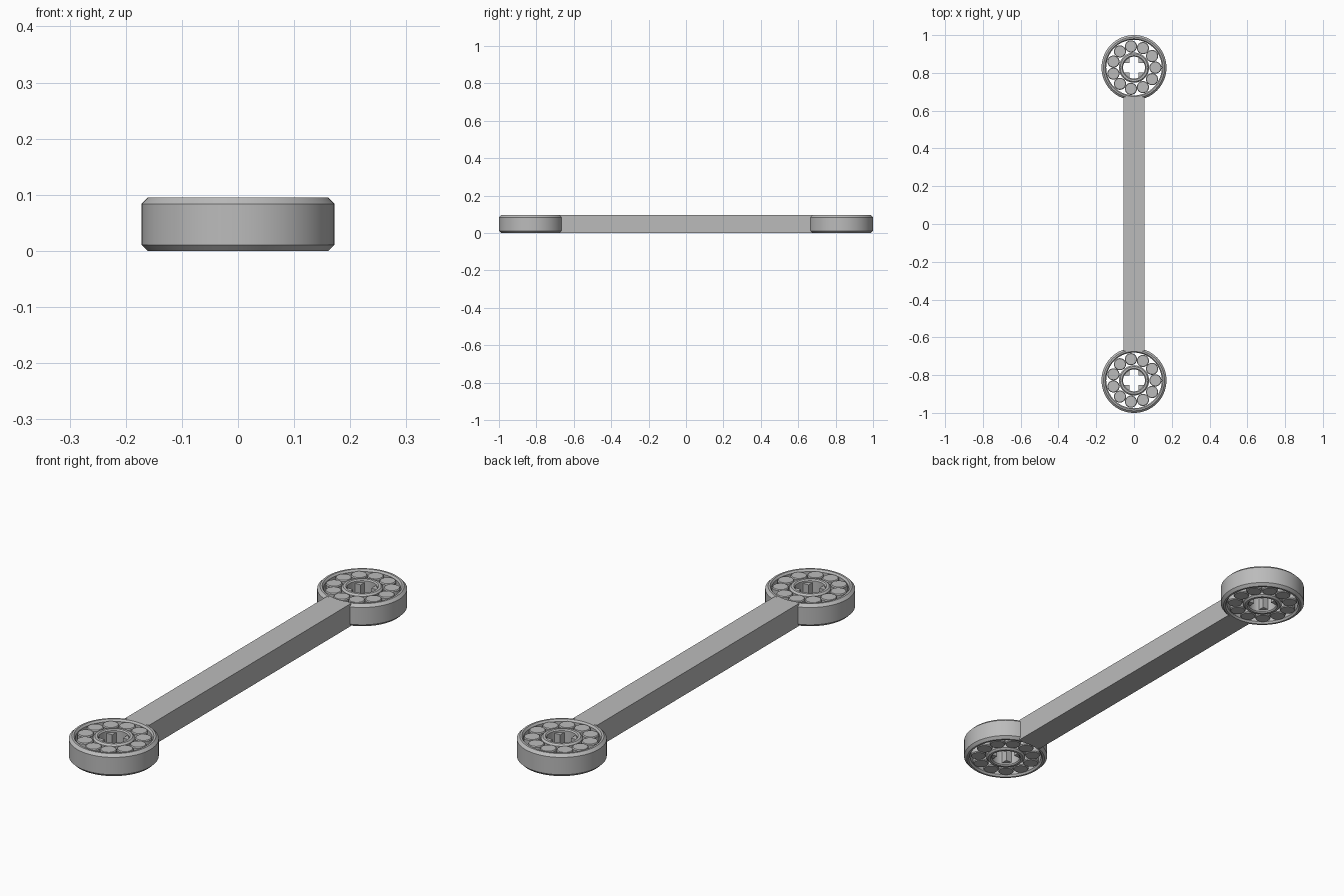
import bpy, bmesh
from math import cos, sin, pi, asin

old = bpy.data.objects.get("Cube")
if old:
    bpy.data.objects.remove(old, do_unlink=True)

H = 0.095        # overall height
END_Y = 0.828    # bearing centre distance
ROLLERS = 11

grey = bpy.data.materials.new("plain grey")
grey.use_nodes = True
grey.diffuse_color = (0.5, 0.5, 0.5, 1)
grey.node_tree.nodes["Principled BSDF"].inputs["Base Color"].default_value = (0.5, 0.5, 0.5, 1)


def finish(bm, name, smooth=True):
    bmesh.ops.recalc_face_normals(bm, faces=bm.faces)
    mesh = bpy.data.meshes.new(name)
    bm.to_mesh(mesh)
    bm.free()
    mesh.materials.append(grey)
    obj = bpy.data.objects.new(name, mesh)
    bpy.context.collection.objects.link(obj)
    if smooth:
        bpy.ops.object.select_all(action='DESELECT')
        obj.select_set(True)
        bpy.context.view_layer.objects.active = obj
        bpy.ops.object.shade_smooth_by_angle(angle=pi / 6)
    return obj


def add_ring(bm, profile, cx, cy, segments, closed=True):
    """Revolve (radius, z) points about a vertical axis; open profiles get caps."""
    loops = [[bm.verts.new((cx + r * cos(2 * pi * i / segments),
                            cy + r * sin(2 * pi * i / segments), z))
              for i in range(segments)] for r, z in profile]
    pairs = list(zip(loops, loops[1:]))
    if closed:
        pairs.append((loops[-1], loops[0]))
    else:
        bm.faces.new(loops[0])
        bm.faces.new(loops[-1])
    for a, b in pairs:
        for i in range(segments):
            j = (i + 1) % segments
            bm.faces.new((a[i], a[j], b[j], b[i]))


def add_prism(bm, outline, z0, z1):
    low = [bm.verts.new((x, y, z0)) for x, y in outline]
    high = [bm.verts.new((x, y, z1)) for x, y in outline]
    bm.faces.new(low)
    bm.faces.new(high)
    for i in range(len(low)):
        j = (i + 1) % len(low)
        bm.faces.new((low[i], low[j], high[j], high[i]))


def mirrored(lower):
    """Complete a profile by reflecting it about the mid height."""
    return lower + [(r, H - z) for r, z in reversed(lower)]


def build_bearing(side, cy):
    # Outer race with bevelled rims
    bm = bmesh.new()
    add_ring(bm, mirrored([(0.147, 0.008), (0.153, 0), (0.161, 0), (0.172, 0.011)]), 0, cy, 72)
    finish(bm, side + "_outer_race")

    # Inner race
    bm = bmesh.new()
    add_ring(bm, mirrored([(0.058, 0.005), (0.063, 0), (0.073, 0), (0.08, 0.007)]), 0, cy, 48)
    finish(bm, side + "_inner_race")

    # Rollers between the races
    bm = bmesh.new()
    for i in range(ROLLERS):
        a = 2 * pi * i / ROLLERS
        add_ring(bm, mirrored([(0.029, 0.004), (0.032, 0.008)]),
                 0.1135 * cos(a), cy + 0.1135 * sin(a), 24, closed=False)
    finish(bm, side + "_rollers")

    # Four corner lugs leaving a cross-shaped hole
    bm = bmesh.new()
    inner, outer = 0.025, 0.06
    start = asin(inner / outer)
    arc = [start + (pi / 2 - 2 * start) * k / 6 for k in range(7)]
    corner = [(inner, inner)] + [(outer * cos(a), outer * sin(a)) for a in arc]
    for sx in (1, -1):
        for sy in (1, -1):
            add_prism(bm, [(sx * x, cy + sy * y) for x, y in corner], 0.012, H - 0.012)
    finish(bm, side + "_cross_hub")


for side, cy in (("front", -END_Y), ("back", END_Y)):
    build_bearing(side, cy)

# Connecting bar, running slightly into both outer races
bm = bmesh.new()
w, l = 0.056, 0.673
add_prism(bm, [(-w, -l), (w, -l), (w, l), (-w, l)], 0, H)
finish(bm, "connecting_bar", smooth=False)
